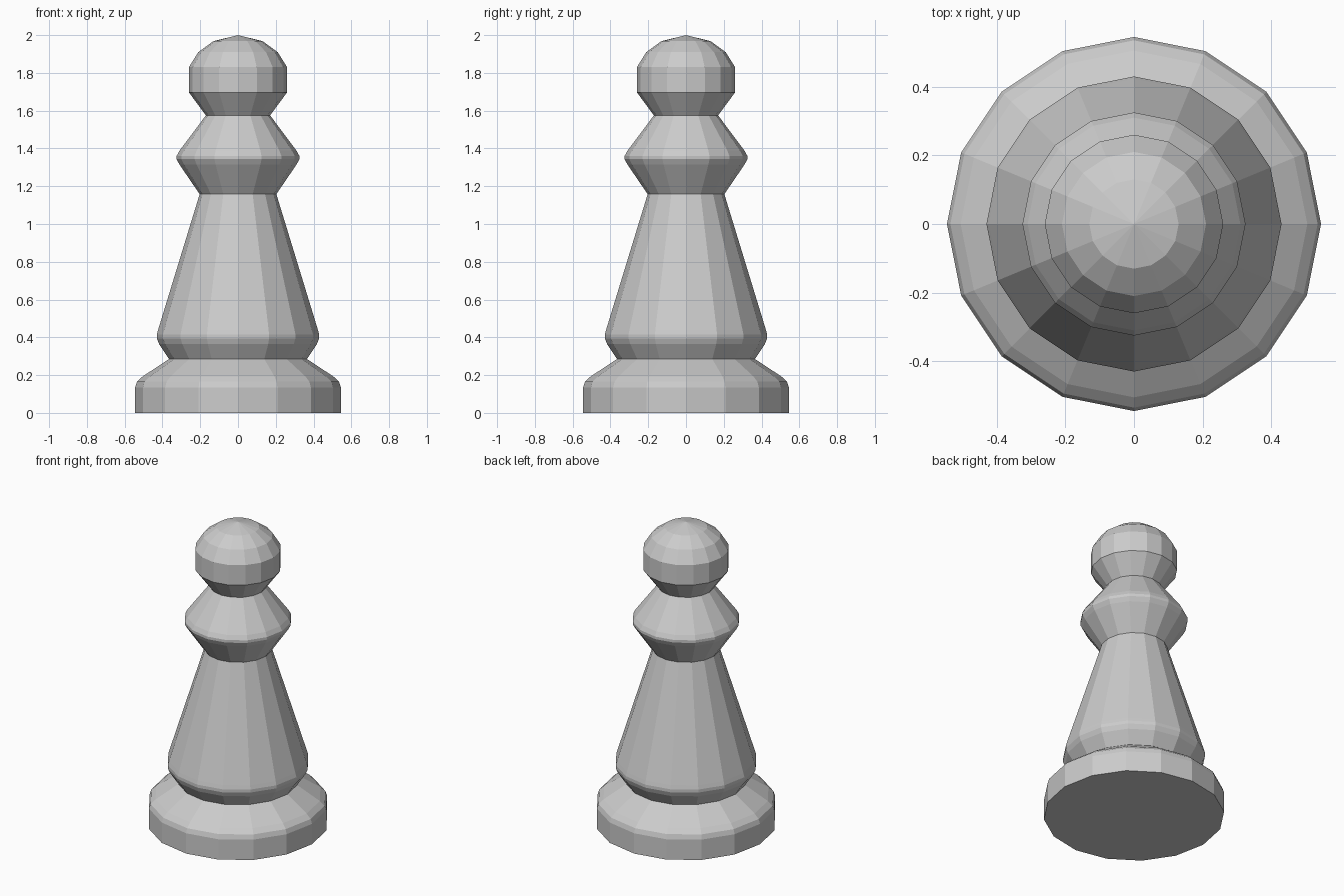
import bpy, bmesh
from math import cos, sin, tau

if "Cube" in bpy.data.objects:
    bpy.data.objects.remove(bpy.data.objects["Cube"])

SIDES = 16


def lathe(name, profile):
    """Spin a (radius, height) profile into a flat-faced part; radius 0 closes an end."""
    bm = bmesh.new()
    rings = []
    for r, z in profile:
        if r == 0:
            rings.append([bm.verts.new((0, 0, z))] * SIDES)
        else:
            rings.append([bm.verts.new((r * cos(tau * i / SIDES), r * sin(tau * i / SIDES), z))
                          for i in range(SIDES)])
    for low, high in zip(rings, rings[1:]):
        for i in range(SIDES):
            j = (i + 1) % SIDES
            corners = dict.fromkeys((low[i], low[j], high[j], high[i]))
            bm.faces.new(list(corners))
    bmesh.ops.recalc_face_normals(bm, faces=bm.faces[:])
    # Make open bands face outwards
    if sum(f.normal.dot(f.calc_center_median().xy.to_3d()) for f in bm.faces) < 0:
        bmesh.ops.reverse_faces(bm, faces=bm.faces[:])
    mesh = bpy.data.meshes.new(name)
    bm.to_mesh(mesh)
    bm.free()
    bpy.context.collection.objects.link(bpy.data.objects.new(name, mesh))


# Foot disc with a bevelled shoulder
lathe("base", [(0, 0), (0.545, 0), (0.545, 0.135), (0.535, 0.165), (0.505, 0.193), (0.365, 0.285)])
# Tapered stem with a flared foot
lathe("body", [(0.365, 0.285), (0.418, 0.365), (0.43, 0.395), (0.43, 0.415), (0.423, 0.44), (0.203, 1.158)])
# Ring below the head
lathe("collar", [(0.203, 1.158), (0.31, 1.315), (0.325, 1.343), (0.325, 1.36), (0.31, 1.388), (0.17, 1.575)])
# Domed head
lathe("head", [(0.17, 1.575), (0.26, 1.697), (0.26, 1.83), (0.21, 1.91), (0.13, 1.968), (0, 2.0)])
